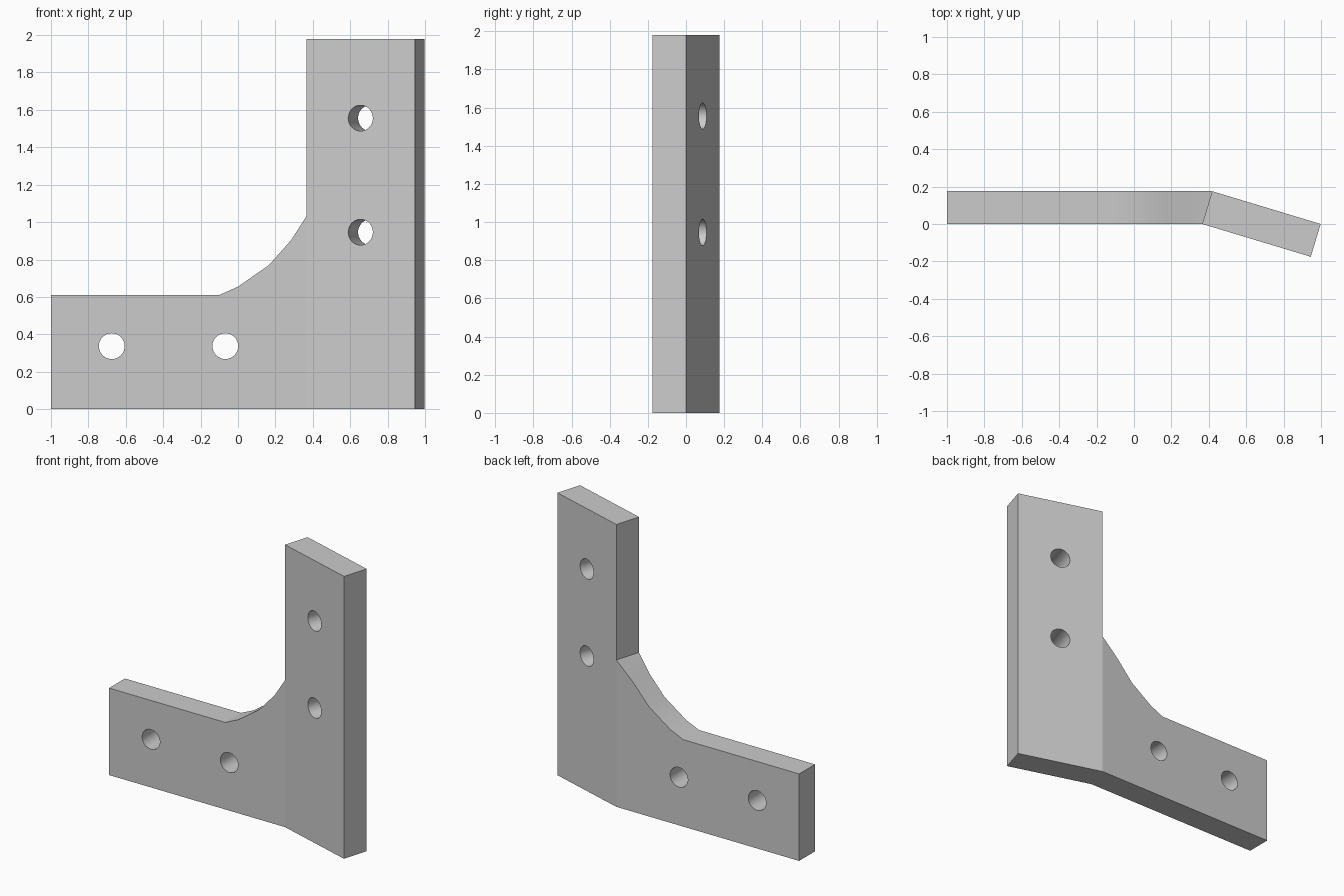
import bpy
import bmesh
from math import cos, sin, radians
from mathutils import Matrix, Vector

if "Cube" in bpy.data.objects:
    bpy.data.objects.remove(bpy.data.objects["Cube"], do_unlink=True)

BEND = radians(16.8)
WIDTH = 0.606
HEIGHT = 1.98
along = Vector((cos(BEND), -sin(BEND), 0))
across = Vector((sin(BEND), cos(BEND), 0)) * 0.183
bend_front = Vector((0.365, 0, 0))

# Plain grey material
grey = bpy.data.materials.new("plain grey")
grey.use_nodes = True
grey.diffuse_color = (0.6, 0.6, 0.6, 1)
grey.node_tree.nodes["Principled BSDF"].inputs["Base Color"].default_value = (0.6, 0.6, 0.6, 1)

# Inner corner curve in x and z, up to the bend
curve = [(-0.1, 0.61), (0.0, 0.655), (0.165, 0.77), (0.285, 0.905)]
bend_top = 1.03

bm = bmesh.new()


def add_side(foot, y):
    """Vertices of the level arm and the angled upright on one side."""
    tip = foot + along * WIDTH
    arm = [(-1, y, 0), (-1, y, 0.61)] + [(x, y, z) for x, z in curve]
    post = [(foot.x, y, z) for z in (bend_top, HEIGHT)]
    edge = [(tip.x, tip.y, z) for z in (HEIGHT, 0)]
    ring = [bm.verts.new(p) for p in arm + post + edge + [(foot.x, y, 0)]]
    bm.faces.new(ring[:len(arm) + 1] + ring[-1:])
    bm.faces.new(ring[len(arm):])
    return ring


# Bracket plate: two sides joined by a rim
front = add_side(bend_front, 0)
back = add_side(bend_front + across, across.y)
count = len(front)
for i in range(count):
    j = (i + 1) % count
    bm.faces.new((front[i], front[j], back[j], back[i]))
bmesh.ops.recalc_face_normals(bm, faces=bm.faces)

mesh = bpy.data.meshes.new("bent_corner_bracket")
bm.to_mesh(mesh)
bm.free()
bracket = bpy.data.objects.new("bent_corner_bracket", mesh)
bpy.context.collection.objects.link(bracket)
mesh.materials.append(grey)


def drill(centre, turn):
    """Cut a round bolt hole through the plate."""
    bpy.ops.mesh.primitive_cylinder_add(vertices=32, radius=0.069, depth=0.5)
    cutter = bpy.context.object
    cutter.name = "hole_cutter"
    cutter.hide_render = True
    cutter.data.materials.append(grey)
    cutter.matrix_world = (Matrix.Translation(centre) @ Matrix.Rotation(turn, 4, "Z")
                           @ Matrix.Rotation(radians(90), 4, "X"))
    bpy.context.view_layer.objects.active = bracket
    cut = bracket.modifiers.new("bolt_hole", "BOOLEAN")
    cut.operation = "DIFFERENCE"
    cut.solver = "EXACT"
    cut.object = cutter
    bpy.ops.object.modifier_apply(modifier=cut.name)
    bpy.data.objects.remove(cutter, do_unlink=True)


# Bolt holes in the arm and in the upright
for x in (-0.675, -0.068):
    drill(Vector((x, across.y / 2, 0.337)), 0)
post_middle = bend_front + along * WIDTH / 2 + across / 2
for z in (0.946, 1.556):
    drill(post_middle + Vector((0, 0, z)), -BEND)

# Smooth the curve and hole walls, keep the bend and corners crisp
bpy.ops.object.select_all(action="DESELECT")
bracket.select_set(True)
bpy.context.view_layer.objects.active = bracket
bpy.ops.object.shade_smooth_by_angle(angle=radians(15))
